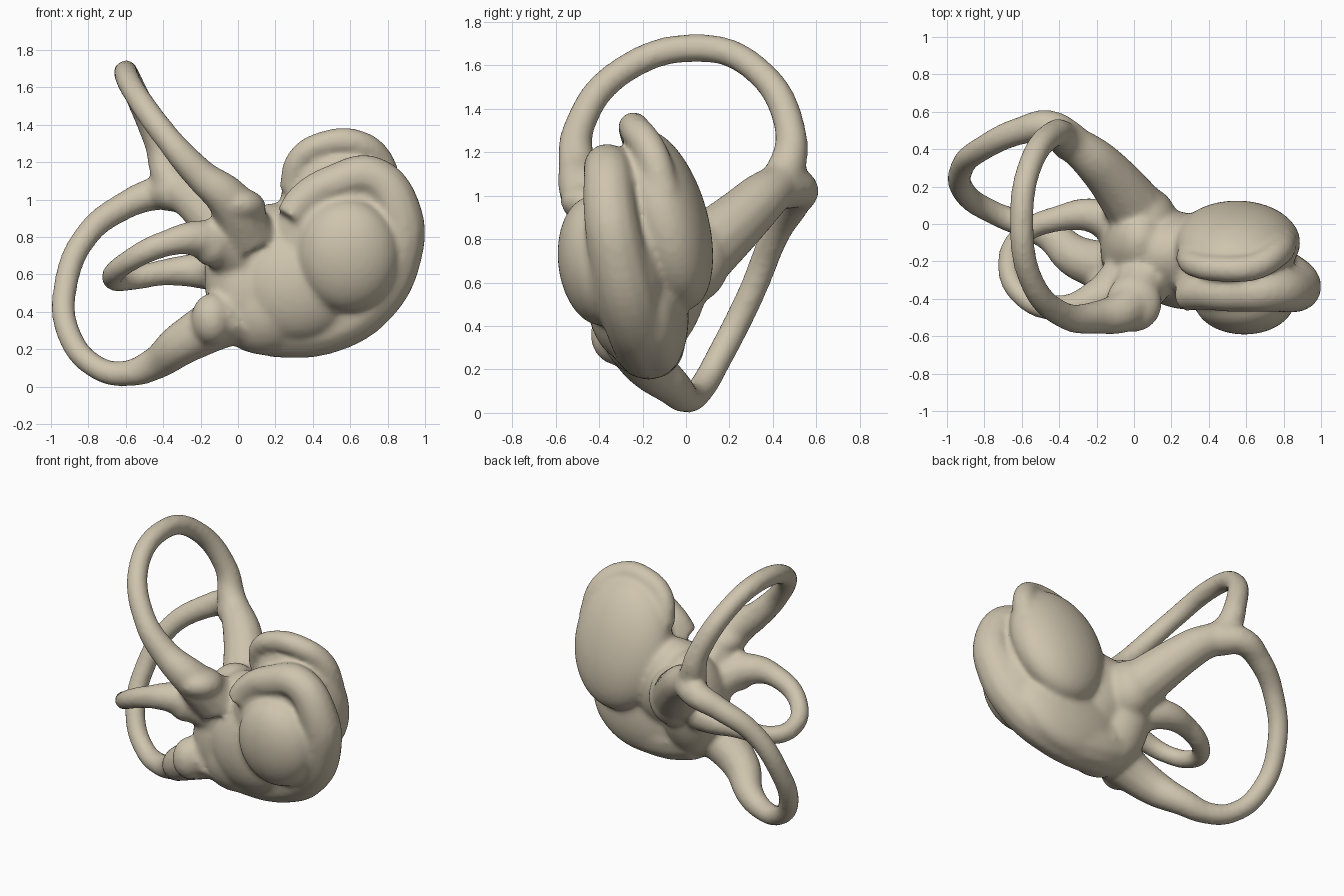
import bpy
from math import radians
from mathutils import Matrix, Vector

default_cube = bpy.data.objects.get("Cube")
if default_cube:
    bpy.data.objects.remove(default_cube, do_unlink=True)

parts = []


def flare(thin, start, end, reach=0.4):
    """Radius rule: thin in the middle, widening towards both ends."""
    def radius(t):
        near_start = max(0, 1 - t / reach) ** 2
        near_end = max(0, 1 - (1 - t) / reach) ** 2
        return thin + (start - thin) * near_start + (end - thin) * near_end
    return radius


def taper(start, end):
    """Radius rule: even change from start to end."""
    return lambda t: start + (end - start) * t


def tube(name, radius, path):
    """Smooth tube through the path, sized by a radius rule."""
    curve = bpy.data.curves.new(name, "CURVE")
    curve.dimensions = "3D"
    curve.bevel_depth = 1
    curve.bevel_resolution = 4
    curve.resolution_u = 8
    curve.use_fill_caps = True
    spline = curve.splines.new("BEZIER")
    last = len(path) - 1
    spline.bezier_points.add(last)
    for index, (knot, position) in enumerate(zip(spline.bezier_points, path)):
        knot.co = position
        knot.radius = radius(index / last)
        knot.handle_left_type = knot.handle_right_type = "AUTO"
    obj = bpy.data.objects.new(name, curve)
    bpy.context.collection.objects.link(obj)
    bpy.ops.object.select_all(action="DESELECT")
    obj.select_set(True)
    bpy.context.view_layer.objects.active = obj
    bpy.ops.object.convert(target="MESH")
    parts.append(bpy.context.view_layer.objects.active)


def blob(name, centre, radii, tilt=0):
    """Ellipsoid tilted about x."""
    bpy.ops.mesh.primitive_uv_sphere_add(segments=40, ring_count=24, radius=1)
    obj = bpy.context.object
    obj.name = name
    spin = Matrix.Rotation(radians(tilt), 4, "X")
    scale = Matrix.Diagonal(Vector((*radii, 1)))
    obj.data.transform(Matrix.Translation(centre) @ spin @ scale)
    parts.append(obj)


# Upright loop, from its front swelling over the top and down the shared stem
tube("upper_canal", flare(0.066, 0.16, 0.17), [
    (0.05, -0.3, 0.8), (-0.05, -0.46, 1), (-0.2, -0.5, 1.13), (-0.37, -0.49, 1.32),
    (-0.55, -0.3, 1.57), (-0.6, 0.05, 1.68), (-0.56, 0.3, 1.6), (-0.43, 0.48, 1.3),
    (-0.36, 0.45, 1.1), (-0.2, 0.33, 0.97), (0.05, 0.03, 0.7)])

# Rear loop, from the shared stem down to its lower swelling
tube("rear_canal", flare(0.065, 0.11, 0.16), [
    (-0.33, 0.43, 1.04), (-0.45, 0.52, 1.03), (-0.6, 0.5, 0.97), (-0.8, 0.41, 0.82),
    (-0.92, 0.3, 0.55), (-0.9, 0.16, 0.27), (-0.75, 0.06, 0.1), (-0.6, 0, 0.07),
    (-0.45, -0.06, 0.12), (-0.3, -0.18, 0.23), (0, -0.25, 0.4)])

# Small sideways loop
tube("side_canal", flare(0.06, 0.15, 0.14), [
    (0, -0.25, 0.7), (-0.2, -0.4, 0.79), (-0.37, -0.45, 0.77), (-0.6, -0.38, 0.66),
    (-0.67, -0.2, 0.58), (-0.6, -0.06, 0.57), (-0.4, 0.03, 0.61), (-0.2, 0.04, 0.62),
    (0, -0.1, 0.6)])

# Swellings where the loops meet the chamber
blob("upper_swelling", (0, -0.42, 0.96), (0.15, 0.16, 0.1), tilt=-10)
blob("side_swelling", (-0.14, -0.38, 0.77), (0.11, 0.1, 0.13))
blob("lower_swelling", (-0.14, -0.32, 0.36), (0.11, 0.12, 0.14))

# Central chamber, sloping into the shell
blob("chamber", (0.03, -0.14, 0.59), (0.21, 0.24, 0.38), tilt=-14)
blob("chamber_back", (0.06, 0.02, 0.7), (0.17, 0.18, 0.2))
blob("chamber_neck", (0.2, -0.16, 0.68), (0.28, 0.23, 0.3))
blob("chamber_base", (0.14, -0.2, 0.42), (0.26, 0.2, 0.25))
blob("shell_front_slope", (0.32, -0.27, 0.55), (0.32, 0.19, 0.31))
blob("shell_under_slope", (0.38, -0.15, 0.5), (0.42, 0.16, 0.33), tilt=6)

# Coiled shell: outer turn, filled middle and front dome
tube("outer_turn", taper(0.18, 0.08), [
    (0.05, -0.18, 0.37), (0.25, -0.17, 0.32), (0.5, -0.19, 0.34), (0.72, -0.25, 0.47),
    (0.85, -0.31, 0.7), (0.86, -0.35, 0.93), (0.72, -0.36, 1.12), (0.52, -0.37, 1.09),
    (0.35, -0.37, 1), (0.27, -0.39, 0.9)])
blob("shell_middle", (0.55, -0.27, 0.7), (0.38, 0.19, 0.43), tilt=10)
blob("front_dome", (0.59, -0.41, 0.7), (0.27, 0.18, 0.3), tilt=6)

# Rear lobe with its rolled upper rim
blob("rear_lobe", (0.55, -0.1, 0.89), (0.34, 0.2, 0.43), tilt=16)
tube("rear_lobe_rim", taper(0.065, 0.08), [
    (0.28, -0.17, 1.05), (0.33, -0.22, 1.22), (0.47, -0.24, 1.3),
    (0.64, -0.23, 1.3), (0.76, -0.16, 1.2), (0.8, -0.1, 1)])

# Fuse everything into one organic surface
bpy.ops.object.select_all(action="DESELECT")
for part in parts:
    part.select_set(True)
bpy.context.view_layer.objects.active = parts[0]
bpy.ops.object.join()
labyrinth = bpy.context.object
labyrinth.name = "inner_ear_labyrinth"

remesh = labyrinth.modifiers.new("fuse", "REMESH")
remesh.mode = "VOXEL"
remesh.voxel_size = 0.016
remesh.use_smooth_shade = True
soften = labyrinth.modifiers.new("soften", "SMOOTH")
soften.factor = 0.5
soften.iterations = 14
bpy.ops.object.shade_smooth()

# Bone colour
bone = bpy.data.materials.new("bone")
bone.use_nodes = True
colour = (0.62, 0.55, 0.42, 1)
bone.diffuse_color = colour
shader = bone.node_tree.nodes["Principled BSDF"]
shader.inputs["Base Color"].default_value = colour
shader.inputs["Roughness"].default_value = 0.6
labyrinth.data.materials.clear()
labyrinth.data.materials.append(bone)
